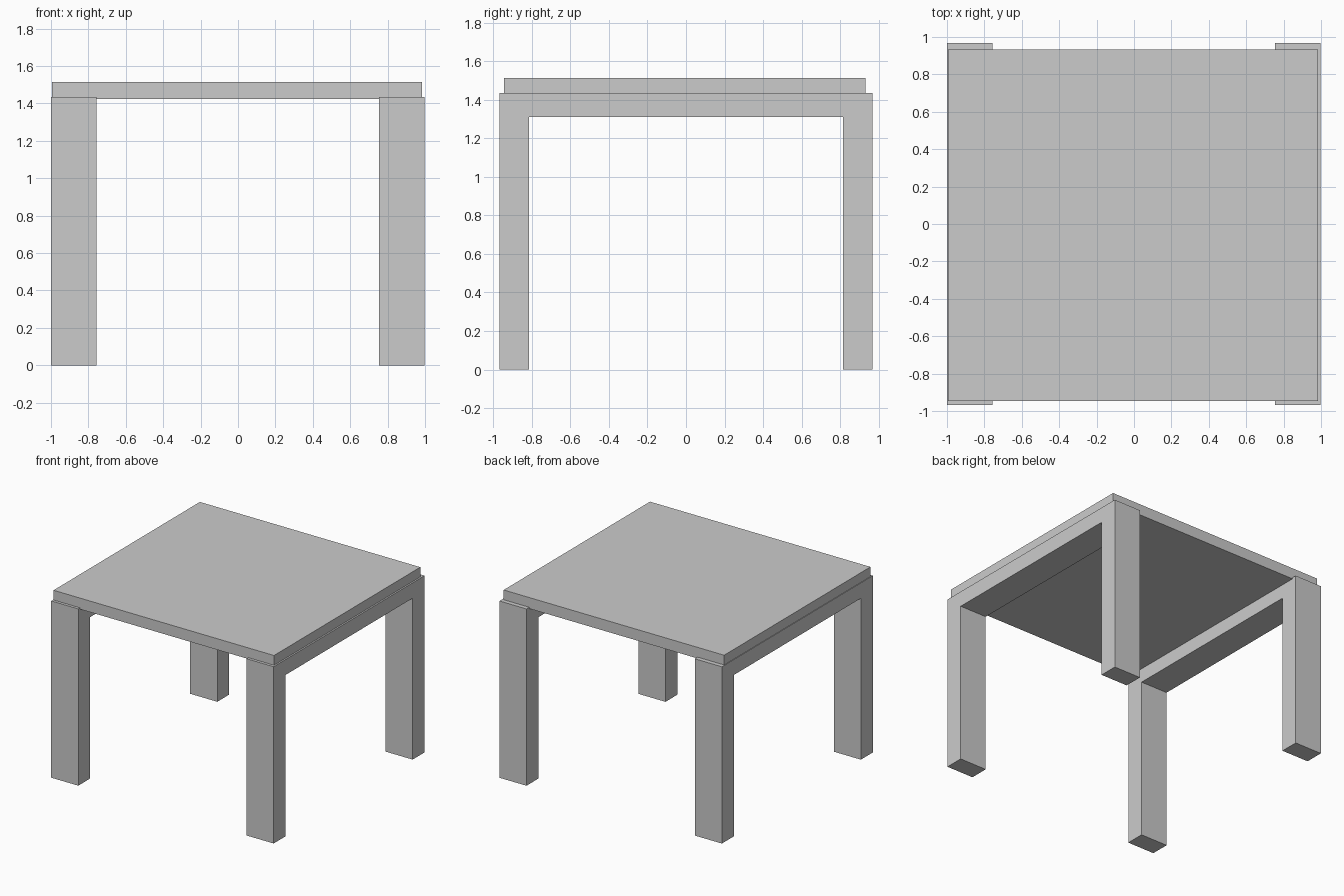
import bpy
import bmesh

if "Cube" in bpy.data.objects:
    bpy.data.objects.remove(bpy.data.objects["Cube"])


def extrude_profile(name, points, x0, x1):
    """Extrude a (y, z) outline along x from x0 to x1."""
    bm = bmesh.new()
    face = bm.faces.new([bm.verts.new((x0, y, z)) for y, z in points])
    ext = bmesh.ops.extrude_face_region(bm, geom=[face])
    verts = [v for v in ext["geom"] if isinstance(v, bmesh.types.BMVert)]
    bmesh.ops.translate(bm, verts=verts, vec=(x1 - x0, 0, 0))
    bmesh.ops.recalc_face_normals(bm, faces=bm.faces)
    mesh = bpy.data.meshes.new(name)
    bm.to_mesh(mesh)
    bm.free()
    obj = bpy.data.objects.new(name, mesh)
    bpy.context.collection.objects.link(obj)
    return obj


# Side frames: two legs joined by a rail, one upside-down U each
OUT, INN, RAIL, TOP = 0.968, 0.815, 1.31, 1.435
frame = [(-OUT, 0), (-INN, 0), (-INN, RAIL), (INN, RAIL),
         (INN, 0), (OUT, 0), (OUT, TOP), (-OUT, TOP)]
for side, x0, x1 in (("left", -1.0, -0.757), ("right", 0.755, 0.998)):
    extrude_profile(side + "_leg_frame", frame, x0, x1)

# Table top: thin slab sunk slightly into the frames
slab = [(-0.945, 1.424), (0.932, 1.424), (0.932, 1.514), (-0.945, 1.514)]
extrude_profile("table_top", slab, -0.995, 0.985)
